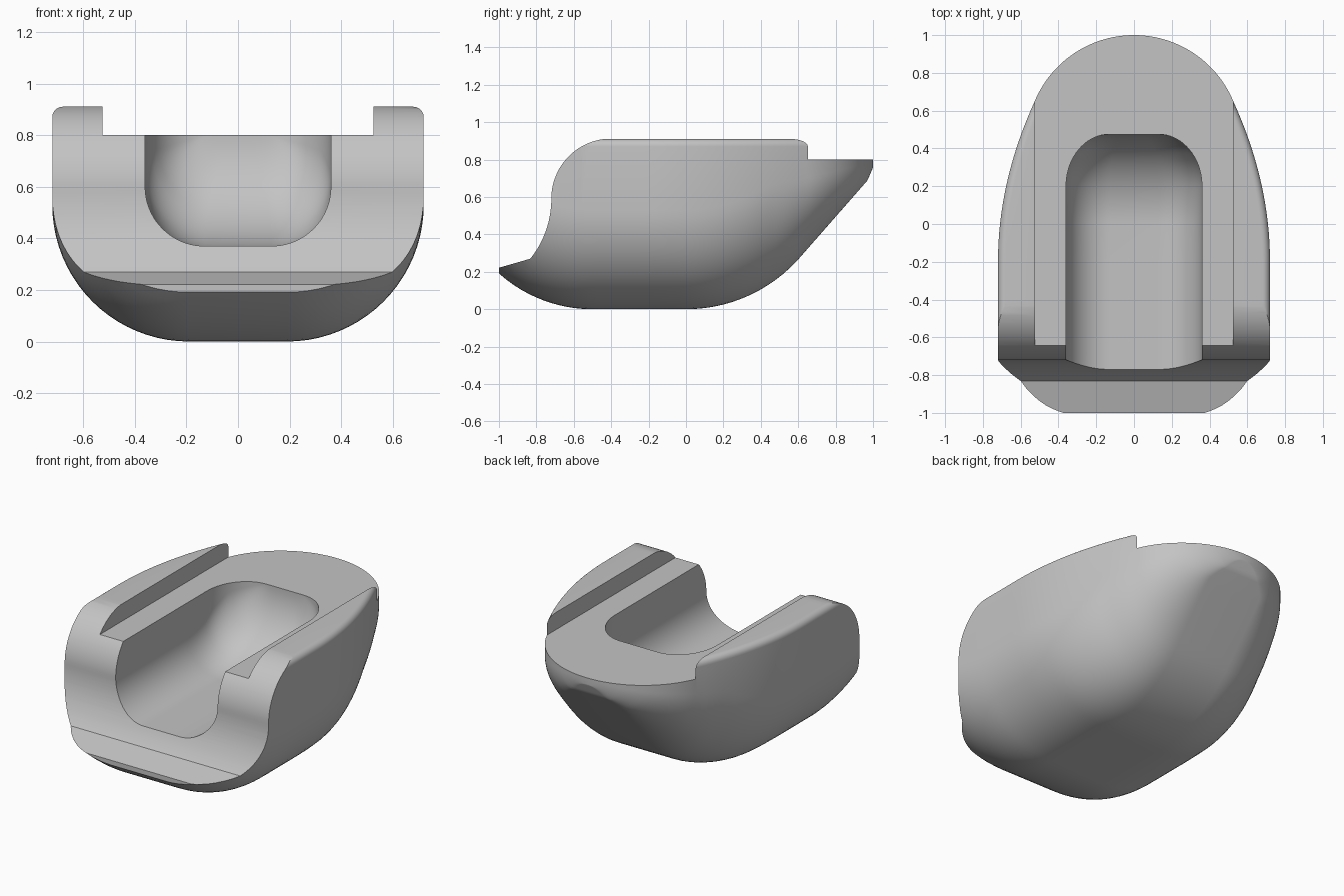
import bpy, bmesh
from math import sin, cos, sqrt, pi, radians

cube = bpy.data.objects.get("Cube")
if cube:
    bpy.data.objects.remove(cube, do_unlink=True)

grey = bpy.data.materials.new("plain grey")
grey.use_nodes = True
grey.diffuse_color = (0.55, 0.55, 0.55, 1)
grey.node_tree.nodes["Principled BSDF"].inputs["Base Color"].default_value = (0.55, 0.55, 0.55, 1)


def loft(name, rings):
    """Skin a list of closed rings that have equal point counts and cap both ends."""
    bm = bmesh.new()
    loops = [[bm.verts.new(p) for p in ring] for ring in rings]
    n = len(loops[0])
    for a, b in zip(loops, loops[1:]):
        for i in range(n):
            j = (i + 1) % n
            bm.faces.new((a[i], a[j], b[j], b[i]))
    bm.faces.new(loops[0])
    bm.faces.new(loops[-1])
    bmesh.ops.recalc_face_normals(bm, faces=bm.faces)
    mesh = bpy.data.meshes.new(name)
    bm.to_mesh(mesh)
    bm.free()
    mesh.materials.append(grey)
    obj = bpy.data.objects.new(name, mesh)
    bpy.context.collection.objects.link(obj)
    return obj


def section(y, w, bottom, top, rx, rz, rt, steps=20):
    """U-shaped cross-section with rounded bottom and small rounded top corners."""
    half = []
    for i in range(steps + 1):
        a = pi / 2 * i / steps
        half.append((w - rx + rx * sin(a), bottom + rz - rz * cos(a)))
    for i in range(7):
        a = pi / 2 * i / 6
        half.append((w - rt + rt * cos(a), top - rt + rt * sin(a)))
    return [(x, y, z) for x, z in half] + [(-x, y, z) for x, z in reversed(half)]


# Hull: plan width and keel height along the length
def hull_width(y):
    if y < -0.2:
        return 0.72
    if y < 0.64:
        return 0.72 - 0.19 * ((y + 0.2) / 0.84) ** 2
    return sqrt(max(0.57 ** 2 - (y - 0.43) ** 2, 0))


def keel(y):
    if y < -0.5:
        return 0.75 - sqrt(0.75 ** 2 - (y + 0.5) ** 2)
    if y < 0:
        return 0
    if y < 0.6:
        return 0.81 - sqrt(0.81 ** 2 - y * y)
    return 0.266 + 1.14 * (y - 0.6) + max(0, y - 0.97) * 1.2


def hull_section(y):
    w, b = hull_width(y), keel(y)
    return section(y, w, b, 0.91, w - min(0.19, 0.6 * w),
                   min(0.53, (0.8 - b) * 0.8), min(0.04, w / 2))


stations = [-1 + 0.04 * i for i in range(41)]
stations += [0.43 + 0.57 * sin(0.38 + 1.14 * i / 24) for i in range(25)]
hull = loft("hull", [hull_section(y) for y in stations])


# Channel: rounded trough that sweeps up and narrows toward the back
def channel_section(y):
    w, b = 0.36, 0.37
    if y > 0.2:
        w = 0.13 + 0.23 * sqrt(max(0, 1 - ((y - 0.2) / 0.275) ** 2))
    if y > 0:
        b = 0.795 - 0.425 * sqrt(max(0, 1 - (y / 0.475) ** 2))
    return section(y, w, b, 1.1, w * 0.64, min(0.23, (0.8 - b) * 0.8), 0.02)


trough = [-1.1, -0.7, -0.4, -0.2] + [0.475 * sin(pi / 2 * i / 24) for i in range(25)]
channel = loft("channel_cutter", [channel_section(y) for y in trough])

# Front: sloping lip, concave sweep, then convex shoulder
profile = [(-1.2, 0.164)]
for i in range(17):
    a = radians(-38.7 + 38.7 * i / 16)
    profile.append((-1.232 + 0.512 * cos(a), 0.59 + 0.512 * sin(a)))
for i in range(1, 25):
    a = pi - pi / 2 * i / 24
    profile.append((-0.4 + 0.32 * cos(a), 0.592 + 0.32 * sin(a)))
profile += [(-0.4, 1.2), (-1.2, 1.2)]
front = loft("front_cutter", [[(x, y, z) for y, z in profile] for x in (-1, 1)])

# Deck: lowered flat between the two side rims
deck = loft("deck_cutter", [[(-0.525, y, 0.8), (0.525, y, 0.8), (0.525, y, 1.3), (-0.525, y, 1.3)]
                            for y in (-1.3, 1.3)])

bpy.context.view_layer.objects.active = hull
for cutter in (front, deck, channel):
    mod = hull.modifiers.new(cutter.name, 'BOOLEAN')
    mod.operation = 'DIFFERENCE'
    mod.solver = 'EXACT'
    mod.object = cutter
    cutter.hide_render = True
    bpy.ops.object.modifier_apply(modifier=mod.name)
    bpy.data.objects.remove(cutter, do_unlink=True)

bpy.ops.object.select_all(action='DESELECT')
hull.select_set(True)
bpy.context.view_layer.objects.active = hull
bpy.ops.object.shade_smooth_by_angle(angle=radians(30))
